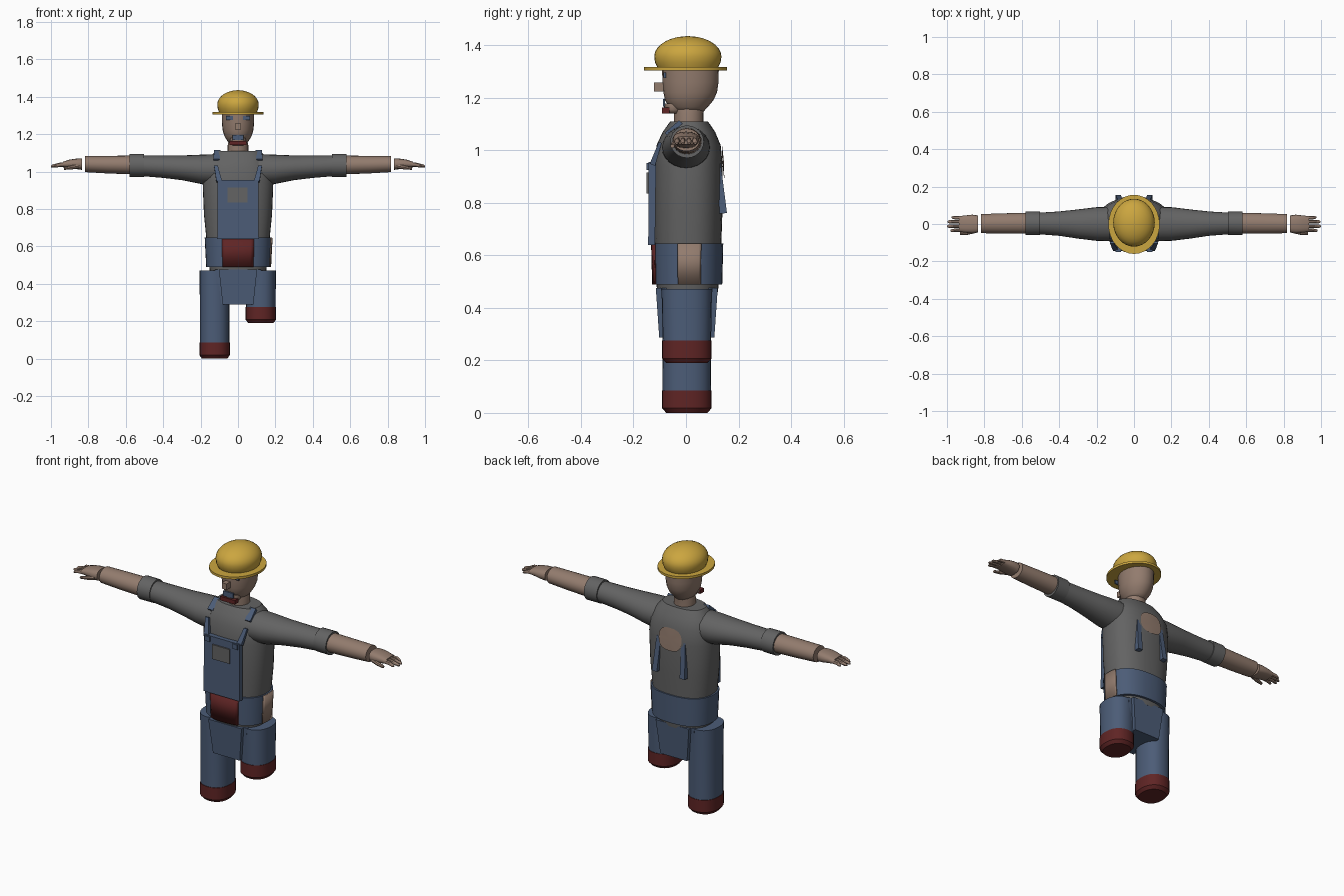
import bpy, bmesh, math
from mathutils import Vector

if "Cube" in bpy.data.objects:
    bpy.data.objects.remove(bpy.data.objects["Cube"])


def material(name, rgb):
    m = bpy.data.materials.new(name)
    m.diffuse_color = (*rgb, 1)
    m.use_nodes = True
    m.node_tree.nodes["Principled BSDF"].inputs["Base Color"].default_value = m.diffuse_color
    return m


YELLOW = material("helmet yellow", (0.60, 0.38, 0.05))
SKIN = material("skin tan", (0.29, 0.20, 0.155))
GREY = material("shirt grey", (0.125, 0.125, 0.125))
BLUE = material("denim blue", (0.072, 0.108, 0.185))
RED = material("dark red", (0.115, 0.018, 0.018))


def finish(bm, name, mat, smooth=35):
    bmesh.ops.recalc_face_normals(bm, faces=bm.faces[:])
    me = bpy.data.meshes.new(name)
    bm.to_mesh(me)
    bm.free()
    ob = bpy.data.objects.new(name, me)
    bpy.context.collection.objects.link(ob)
    me.materials.append(mat)
    if smooth:
        bpy.ops.object.select_all(action='DESELECT')
        ob.select_set(True)
        bpy.context.view_layer.objects.active = ob
        bpy.ops.object.shade_smooth_by_angle(angle=math.radians(smooth))
    return ob


def ring_point(angle, ra, rb, n):
    c, s = math.cos(angle), math.sin(angle)
    return (ra * math.copysign(abs(c) ** (2 / n), c),
            rb * math.copysign(abs(s) ** (2 / n), s))


def loft(name, mat, sections, axis='z', side=1, segs=24, n=2.0, smooth=40):
    """axis z: (z, cx, cy, rx, ry); axis x: (x, cy, cz, ry, rz), x times side."""
    bm = bmesh.new()
    rings = []
    for t, ca, cb, ra, rb in sections:
        ring = []
        for i in range(segs):
            a, b = ring_point(2 * math.pi * i / segs, ra, rb, n)
            co = (ca + a, cb + b, t) if axis == 'z' else (t * side, ca + a, cb + b)
            ring.append(bm.verts.new(co))
        rings.append(ring)
    for r0, r1 in zip(rings, rings[1:]):
        for i in range(segs):
            j = (i + 1) % segs
            bm.faces.new((r0[i], r0[j], r1[j], r1[i]))
    bm.faces.new(rings[0])
    bm.faces.new(rings[-1])
    return finish(bm, name, mat, smooth)


def surface_strip(name, mat, sections, a0, a1, n=2.0, lift=0.004, cols=8):
    """Thin patch lying on a lofted body between two angles in degrees."""
    bm = bmesh.new()
    rows = []
    for z, cx, cy, rx, ry in sections:
        row = []
        for i in range(cols + 1):
            ang = math.radians(a0 + (a1 - a0) * i / cols)
            a, b = ring_point(ang, rx + lift, ry + lift, n)
            row.append(bm.verts.new((cx + a, cy + b, z)))
        rows.append(row)
    for r0, r1 in zip(rows, rows[1:]):
        for i in range(cols):
            bm.faces.new((r0[i], r0[i + 1], r1[i + 1], r1[i]))
    ob = finish(bm, name, mat)
    mod = ob.modifiers.new("thickness", 'SOLIDIFY')
    mod.thickness = 0.006
    mod.offset = 0
    return ob


def box(name, mat, x, y, z):
    bm = bmesh.new()
    bmesh.ops.create_cube(bm, size=1)
    for v in bm.verts:
        v.co = Vector([(p[0] + p[1]) / 2 + c * (p[1] - p[0]) for p, c in zip((x, y, z), v.co)])
    return finish(bm, name, mat, 0)


def strap(name, mat, p0, p1, w0, w1, t0, t1):
    """Tapered flat bar; width runs along x."""
    p0, p1 = Vector(p0), Vector(p1)
    across = Vector((1, 0, 0))
    up = (p1 - p0).cross(across).normalized()
    bm = bmesh.new()
    ends = [[bm.verts.new(p + across * w * i / 2 + up * t * j / 2)
             for i, j in ((-1, -1), (1, -1), (1, 1), (-1, 1))]
            for p, w, t in ((p0, w0, t0), (p1, w1, t1))]
    for i in range(4):
        j = (i + 1) % 4
        bm.faces.new((ends[0][i], ends[0][j], ends[1][j], ends[1][i]))
    bm.faces.new(ends[0])
    bm.faces.new(ends[1])
    return finish(bm, name, mat, 0)


# Helmet: squashed dome and flat brim
dome = [(1.435 - 0.077 * (1 - math.sin(a)), 0, 0.007, 0.111 * math.cos(a), 0.128 * math.cos(a))
        for a in [math.radians(d) for d in (0, 12, 24, 36, 48, 60, 72, 82, 89)]]
loft("helmet_dome", YELLOW, [(1.315, 0, 0.007, 0.1, 0.115), (1.335, 0, 0.007, 0.108, 0.125)] + dome,
     segs=32, smooth=60)
loft("helmet_brim", YELLOW, [(1.305, 0, -0.002, 0.137, 0.158), (1.318, 0, -0.002, 0.137, 0.158)], segs=32)

# Head, neck and face
loft("head", SKIN, [(1.148, 0, 0.012, 0.045, 0.055), (1.165, 0, 0.01, 0.058, 0.073),
                    (1.19, 0, 0.012, 0.073, 0.092), (1.22, 0, 0.016, 0.082, 0.102),
                    (1.26, 0, 0.017, 0.086, 0.107), (1.315, 0, 0.017, 0.087, 0.108)], smooth=60)
loft("neck", SKIN, [(1.09, 0, 0.01, 0.055, 0.056), (1.14, 0, 0.01, 0.055, 0.056),
                    (1.165, 0, 0.01, 0.05, 0.06)])
loft("jaw", SKIN, [(1.14, 0, -0.045, 0.03, 0.028), (1.155, 0, -0.05, 0.045, 0.034),
                   (1.178, 0, -0.048, 0.04, 0.034)], smooth=60)
box("nose", SKIN, (-0.015, 0.015), (-0.121, -0.085), (1.225, 1.258))
box("chin_plate", RED, (-0.045, 0.045), (-0.092, -0.062), (1.141, 1.163))
box("mouth", BLUE, (-0.03, 0.03), (-0.088, -0.08), (1.168, 1.196))
for side, tag in ((1, "left"), (-1, "right")):
    box(tag + "_eye", BLUE, sorted((0.026 * side, 0.064 * side)), (-0.085, -0.077), (1.275, 1.297))

# Torso with sloping shoulders
N = 2.4
loft("torso", GREY, [(0.6, 0, 0.008, 0.165, 0.125), (0.77, 0, 0.009, 0.182, 0.13),
                     (0.94, 0, 0.01, 0.189, 0.13), (1.02, 0, 0.01, 0.182, 0.122),
                     (1.07, 0, 0.011, 0.155, 0.1), (1.11, 0, 0.012, 0.12, 0.072)], segs=40, n=N)

# Oval hole in the back of the shirt, following the torso curve
bm = bmesh.new()
bmesh.ops.create_circle(bm, cap_ends=True, radius=1, segments=24)
bmesh.ops.poke(bm, faces=bm.faces[:])
for v in bm.verts:
    x, z = ring_point(math.atan2(v.co.y, v.co.x), 0.07, 0.062, 2.6) if v.co.length > 0.5 else (0, 0)
    ry = 0.13 - max(0, z + 0.015) * 0.1
    v.co = (x, 0.016 + ry * (1 - abs(x / 0.188) ** N) ** (1 / N), 0.955 + z)
finish(bm, "back_patch", SKIN)

# Overall waist with front and side patches
waist = [(0.49, 0, 0.008, 0.17, 0.13), (0.646, 0, 0.008, 0.178, 0.134)]
loft("waist", BLUE, waist, segs=40, n=N)
surface_strip("front_patch", RED, waist, 246, 294, n=N)
surface_strip("hip_patch", SKIN, waist, -13, 17, n=N)
loft("waist_seam", GREY, [(0.46, 0, 0.006, 0.15, 0.115), (0.5, 0, 0.006, 0.155, 0.12)], segs=32, n=N)

# Pelvis flap, narrowing downward
bm = bmesh.new()
bmesh.ops.create_cube(bm, size=2)
for v in bm.verts:
    top = v.co.z > 0
    v.co = (v.co.x * (0.122 if top else 0.102), 0.003 + v.co.y * (0.118 if top else 0.105),
            0.475 if top else 0.288)
bmesh.ops.bevel(bm, geom=[e for e in bm.edges if abs(e.verts[0].co.z - e.verts[1].co.z) > 0.1],
                offset=0.02, segments=2, affect='EDGES')
finish(bm, "pelvis", BLUE)

# Bib, pocket, buttons and straps
strap("bib", BLUE, (0, -0.131, 0.64), (0, -0.128, 0.955), 0.222, 0.218, 0.026, 0.028)
box("bib_pocket", GREY, (-0.055, 0.052), (-0.15, -0.141), (0.835, 0.915))
for side, tag in ((1, "left"), (-1, "right")):
    box(tag + "_button", BLUE, sorted((0.07 * side, 0.1 * side)), (-0.15, -0.138), (0.925, 0.952))
    strap(tag + "_front_strap", BLUE, (0.1 * side, -0.128, 0.945), (0.118 * side, -0.098, 1.03),
          0.03, 0.02, 0.022, 0.012)
    strap(tag + "_shoulder_strap", BLUE, (0.115 * side, -0.075, 1.06), (0.11 * side, -0.02, 1.108),
          0.034, 0.034, 0.018, 0.018)
    strap(tag + "_back_strap", BLUE, (0.085 * side, 0.142, 0.76), (0.075 * side, 0.125, 0.95),
          0.03, 0.026, 0.028, 0.014)

# Legs and boots; the left leg is cut short
for cx, foot, tag in ((0.122, 0.19, "left"), (-0.125, 0.0, "right")):
    loft(tag + "_leg", BLUE, [(foot + 0.08, cx, 0.003, 0.079, 0.092), (0.3, cx, 0.003, 0.079, 0.093),
                              (0.472, cx, 0.003, 0.081, 0.096)], n=2.3)
    loft(tag + "_boot", RED, [(foot, cx, 0.003, 0.068, 0.078), (foot + 0.018, cx, 0.003, 0.081, 0.095),
                              (foot + 0.085, cx, 0.003, 0.081, 0.095)], n=2.3, smooth=30)

# Arms and hands, mirrored
for side, tag in ((1, "left"), (-1, "right")):
    loft(tag + "_sleeve", GREY, [(0.11, 0, 1.01, 0.092, 0.083), (0.2, 0, 1.012, 0.09, 0.078),
                                 (0.3, 0, 1.02, 0.078, 0.066), (0.4, 0.002, 1.026, 0.065, 0.06),
                                 (0.52, 0.003, 1.031, 0.057, 0.055)], 'x', side)
    loft(tag + "_cuff", GREY, [(0.503, 0.004, 1.033, 0.062, 0.062), (0.58, 0.004, 1.033, 0.064, 0.062)],
         'x', side)
    loft(tag + "_forearm", SKIN, [(0.56, 0.004, 1.035, 0.056, 0.05), (0.7, 0.003, 1.037, 0.054, 0.047),
                                  (0.818, 0.002, 1.04, 0.051, 0.043)], 'x', side)
    loft(tag + "_palm", SKIN, [(0.835, 0, 1.04, 0.046, 0.031), (0.865, 0, 1.041, 0.05, 0.028),
                               (0.9, 0, 1.041, 0.046, 0.023), (0.935, 0, 1.038, 0.042, 0.015)],
         'x', side, segs=16, n=2.6)
    for k, (y, tip) in enumerate(((-0.032, 0.982), (-0.011, 1.0), (0.011, 0.997), (0.032, 0.975))):
        loft(f"{tag}_finger_{k + 1}", SKIN, [(0.92, y, 1.038, 0.01, 0.012), (0.955, y * 1.05, 1.036, 0.0095, 0.011),
                                             (tip - 0.007, y * 1.1, 1.029, 0.008, 0.008),
                                             (tip, y * 1.1, 1.027, 0.004, 0.004)], 'x', side, segs=8)
    loft(tag + "_thumb", SKIN, [(0.85, -0.035, 1.03, 0.014, 0.013), (0.89, -0.046, 1.022, 0.012, 0.011),
                                (0.93, -0.052, 1.016, 0.008, 0.007)], 'x', side, segs=8)
